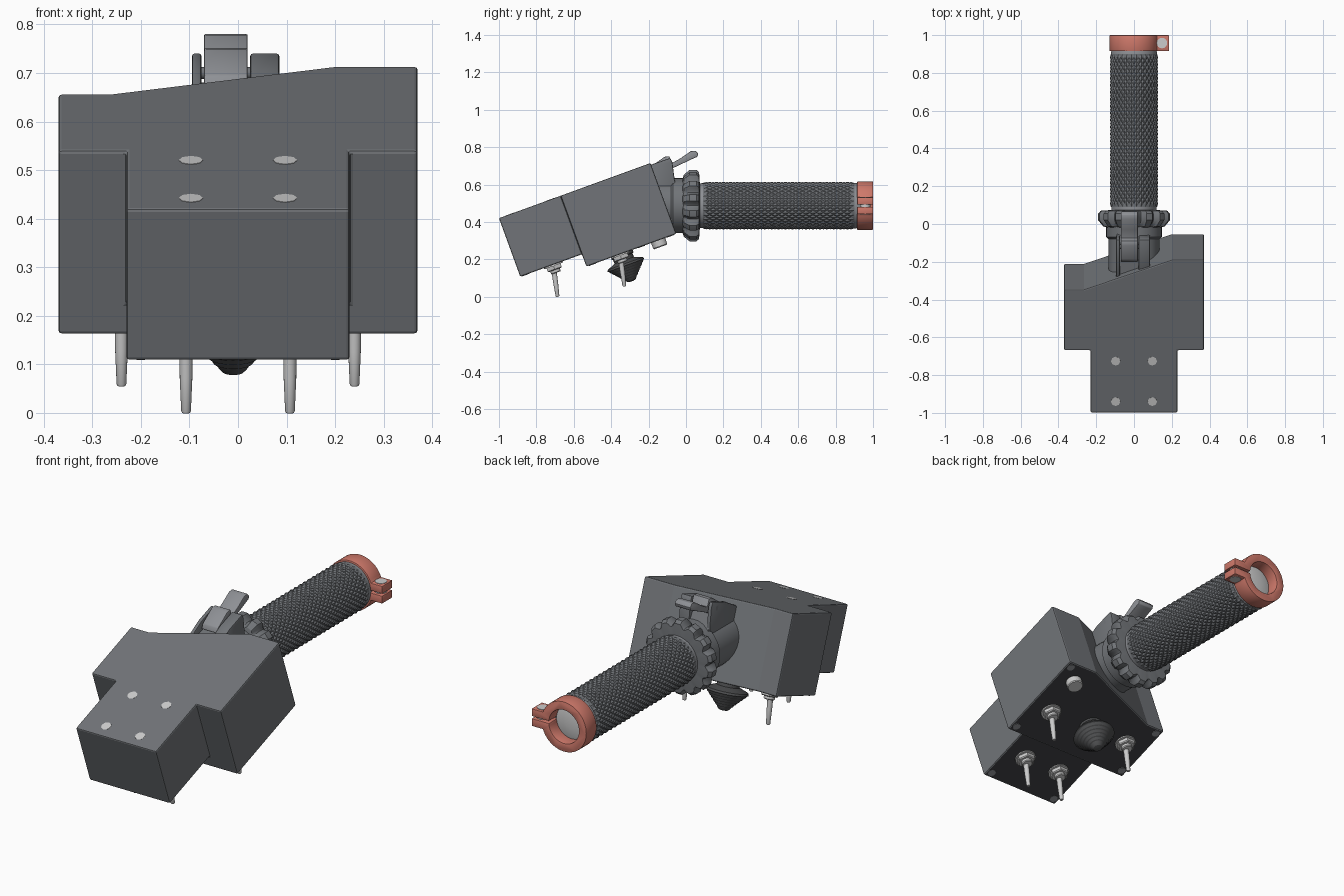
import bpy, bmesh, math
from math import sin, cos, pi, radians
from mathutils import Matrix, Vector

if "Cube" in bpy.data.objects:
    bpy.data.objects.remove(bpy.data.objects["Cube"])

TILT = Matrix.Translation((0, -1, 0.42)) @ Matrix.Rotation(radians(20), 4, 'X')  # housing frame
AXIS_Z = 0.487
HANDLE = Matrix.Translation((0, 0, AXIS_Z)) @ Matrix.Rotation(radians(-90), 4, 'X')  # local z -> +y
NOSE, DEEP = -0.333, -0.403  # underside heights of the two housing parts


def material(name, r, g, b):
    m = bpy.data.materials.new(name)
    m.diffuse_color = (r, g, b, 1)
    m.use_nodes = True
    m.node_tree.nodes["Principled BSDF"].inputs["Base Color"].default_value = m.diffuse_color
    return m


BODY = material("dark_grey", 0.165, 0.175, 0.188)
PANEL = material("black_panel", 0.05, 0.052, 0.056)
RUBBER = material("black_rubber", 0.075, 0.077, 0.08)
LEVER = material("mid_grey", 0.27, 0.28, 0.3)
METAL = material("light_metal", 0.62, 0.62, 0.62)
CORAL = material("coral", 0.62, 0.19, 0.145)


def finish(bm, name, mtl, mat=Matrix(), bevel=0):
    bmesh.ops.recalc_face_normals(bm, faces=bm.faces)
    if bevel:
        edges = [e for e in bm.edges if len(e.link_faces) == 2 and e.calc_face_angle() > radians(30)]
        bmesh.ops.bevel(bm, geom=edges, offset=bevel, segments=2, profile=0.5,
                        affect='EDGES', clamp_overlap=True)
    bm.transform(mat)
    me = bpy.data.meshes.new(name)
    bm.to_mesh(me)
    bm.free()
    me.materials.append(mtl)
    ob = bpy.data.objects.new(name, me)
    bpy.context.collection.objects.link(ob)
    return ob


def prism(name, mtl, pts, lo, hi, place, mat=Matrix(), bevel=0):
    """Extrude a 2D outline; place(a, b, t) gives the 3D point."""
    bm = bmesh.new()
    a, b = [[bm.verts.new(place(p, q, t)) for p, q in pts] for t in (lo, hi)]
    bm.faces.new(a)
    bm.faces.new(b)
    n = len(pts)
    for i in range(n):
        bm.faces.new((a[i], a[(i + 1) % n], b[(i + 1) % n], b[i]))
    return finish(bm, name, mtl, mat, bevel)


def lathe(name, mtl, profile, segs=32, mat=Matrix(), radius=lambda r, a, i: r):
    """Spin (radius, height) points about z with closed ends."""
    bm = bmesh.new()
    rings = []
    for i, (r, h) in enumerate(profile):
        angs = [2 * pi * k / segs for k in range(segs)]
        rings.append([bm.verts.new((radius(r, a, i) * cos(a), radius(r, a, i) * sin(a), h)) for a in angs])
    for p, q in zip(rings, rings[1:]):
        for k in range(segs):
            m = (k + 1) % segs
            bm.faces.new((p[k], p[m], q[m], q[k]))
    bm.faces.new(rings[0])
    bm.faces.new(rings[-1])
    return finish(bm, name, mtl, mat)


side = lambda y, z, x: (x, y, z)
along = lambda x, z, y: (x, y, z)
spot = lambda x, u, n: TILT @ Matrix.Translation((x, u, n))

# Housing: narrow nose and deeper wide part with a slanted back
bm = bmesh.new()
nose = [bm.verts.new((x, u, NOSE)) for x, u in [(0.23, 0.351), (-0.23, 0.351), (-0.23, 0), (0.23, 0)]]
rest = [bm.verts.new((x, u, NOSE)) for x, u in
        [(-0.37, 0.351), (-0.37, 0.695), (-0.265, 0.695), (0.2, 0.862), (0.37, 0.862), (0.37, 0.351)]]
f1 = bm.faces.new(nose)
f2 = bm.faces.new([nose[0], nose[1]] + rest)
bmesh.ops.recalc_face_normals(bm, faces=bm.faces)


def push(faces, dz, keep):
    r = bmesh.ops.extrude_face_region(bm, geom=faces, use_keep_orig=keep)
    bmesh.ops.translate(bm, vec=(0, 0, dz), verts=[v for v in r['geom'] if isinstance(v, bmesh.types.BMVert)])


push([f1, f2], -NOSE, True)
push([f2], DEEP - NOSE, False)
if f2.is_valid:
    bm.faces.remove(f2)
bmesh.ops.recalc_face_normals(bm, faces=bm.faces)
bmesh.ops.dissolve_limit(bm, angle_limit=radians(1), verts=bm.verts, edges=bm.edges)
housing = finish(bm, "housing", BODY, TILT, 0.007)
housing.data.materials.append(PANEL)
down = TILT.to_3x3() @ Vector((0, 0, -1))
for p in housing.data.polygons:
    p.material_index = int(p.normal.dot(down) > 0.99)

# Flush screws on top, corner screws on the underside
for x in (-0.097, 0.097):
    for u in (0.064, 0.292):
        lathe("top_screw", METAL, [(0.025, -0.01), (0.025, 0.001)], 8, spot(x, u, 0))
for x, u, n in [(-0.2, 0.03, NOSE), (0.2, 0.03, NOSE), (-0.34, 0.385, DEEP),
                (0.34, 0.385, DEEP), (0.34, 0.83, DEEP), (-0.34, 0.665, DEEP)]:
    lathe("corner_screw", LEVER, [(0.02, 0.01), (0.02, -0.002)], 16, spot(x, u, n))

# Toggle switches
for x, u, n in [(0.107, 0.187, NOSE), (0.24, 0.542, DEEP)]:
    for s in (-1, 1):
        m = spot(s * x, u, n)
        lathe("switch_washer", METAL, [(0.052, 0.01), (0.052, -0.007)], 24, m)
        lathe("switch_nut", METAL, [(0.046, 0), (0.046, -0.025), (0.041, -0.029)], 6, m)
        lathe("switch_bushing", METAL, [(0.027, 0), (0.027, -0.042), (0.024, -0.046)], 20, m)
        d = Vector((0, -0.036, -0.169))
        L = d.length
        lathe("switch_lever", METAL, [(0.014, 0.03), (0.013, 0.1), (0.010, L - 0.004), (0.008, L)], 16,
              m @ d.to_track_quat('Z', 'Y').to_matrix().to_4x4())

# Push button
lathe("push_button", METAL, [(0.04, 0.01), (0.04, -0.032), (0.036, -0.037)], 28, spot(0.265, 0.759, DEEP))

# Ribbed rubber boot: flared neck, then a stepped cone with a blunt tip
boot = [(0.062, 0.01), (0.062, -0.013), (0.055, -0.017), (0.055, -0.038), (0.1, -0.056), (0.104, -0.066)]
for i in range(6):
    r, h = 0.104 - 0.0125 * i, -0.066 - 0.0135 * i
    boot += [(r - 0.006, h - 0.003), (r - 0.0125, h - 0.0135)]
boot += [(0.022, -0.154), (0.008, -0.157)]
lathe("joystick_boot", RUBBER, boot, 32, spot(-0.01, 0.552, DEEP))

# Socket, collar and scalloped locking ring
lathe("socket", BODY, [(0.135, -0.32), (0.135, -0.05)], 48, HANDLE)
lathe("collar", BODY, [(0.135, -0.08), (0.147, -0.07), (0.147, -0.008), (0.14, 0)], 48, HANDLE)
depth = (0, 0.6, 1, 1, 0.7, 0)
lathe("locking_ring", BODY, [(0.14, -0.02), (0.165, -0.012), (0.192, 0.02), (0.192, 0.055), (0.178, 0.07), (0.12, 0.074)],
      14 * 10, HANDLE, lambda r, a, i: r - 0.028 * depth[i] * max(0, cos(14 * a)) ** 0.8)

# Latch block, cheeks and lever
cheek = [(-0.29, 0.5), (-0.29, 0.645), (-0.19, 0.705), (-0.085, 0.742), (-0.073, 0.72), (-0.06, 0.62), (-0.06, 0.5)]
for lo, hi in [(-0.095, -0.075), (0.025, 0.085)]:
    prism("latch_cheek", BODY, cheek, lo, hi, side, bevel=0.006)
prism("latch_block", BODY, [(-0.29, 0.5), (-0.29, 0.63), (-0.1, 0.68), (-0.05, 0.6), (-0.05, 0.5)], -0.09, 0.08, side)
prism("latch_lever", LEVER, [(-0.2, 0.67), (-0.19, 0.695), (-0.115, 0.748), (-0.09, 0.752), (-0.075, 0.715),
                             (-0.03, 0.74), (0.025, 0.778), (0.05, 0.781), (0.066, 0.765), (0.06, 0.748),
                             (0.03, 0.735), (-0.078, 0.684), (-0.1, 0.67)], -0.07, 0.02, side, bevel=0.004)
lathe("latch_pin", BODY, [(0.012, -0.09), (0.012, 0.09)], 16,
      Matrix.Translation((-0.005, -0.12, 0.7)) @ Matrix.Rotation(pi / 2, 4, 'Y'))

# Handle core with plain ends, then the diamond-knurled grip
lathe("handle_core", LEVER, [(0.116, 0.05), (0.12, 0.085), (0.12, 0.1), (0.115, 0.105), (0.115, 0.885),
                             (0.121, 0.89), (0.121, 0.912), (0.115, 0.93)], 48, HANDLE)
bm = bmesh.new()
N, M, Y0, Y1 = 60, 44, 0.09, 0.9
grid = []
for j in range(M + 1):
    row = []
    for i in range(N):
        a, r = 2 * pi * i / N, 0.1275 if (i + j) % 2 and 0 < j < M else 0.122
        row.append(bm.verts.new((r * cos(a), r * sin(a), Y0 + (Y1 - Y0) * j / M)))
    grid.append(row)
for j in range(M):
    for i in range(N):
        k = (i + 1) % N
        a, b, c, d = grid[j][i], grid[j][k], grid[j + 1][k], grid[j + 1][i]
        tris = ((a, b, c), (a, c, d)) if (i + j) % 2 == 0 else ((a, b, d), (b, c, d))
        for t in tris:
            bm.faces.new(t)
bm.faces.new(grid[0])
bm.faces.new(grid[-1])
grip = finish(bm, "knurled_grip", BODY, HANDLE)
lathe("end_cap", METAL, [(0.088, 0.9), (0.088, 0.936), (0.075, 0.94), (0.03, 0.946)], 40, HANDLE)

# Split clamp with ears and screw
R, r, e, g, n = 0.129, 0.086, 0.045, 0.006, 48
a0, a1 = math.asin(e / R), math.asin(g / r)
arc = lambda rad, s, t: [(rad * cos(s + (t - s) * k / n), rad * sin(s + (t - s) * k / n)) for k in range(n + 1)]
outline = [(0.185, g), (0.185, e)] + arc(R, a0, 2 * pi - a0) + [(0.185, -e), (0.185, -g)] + arc(r, 2 * pi - a1, a1)
clamp = prism("end_clamp", CORAL, outline, 0.915, 1.0, along, Matrix.Translation((0, 0, AXIS_Z)), 0.003)
lathe("clamp_screw", METAL, [(0.028, -0.047), (0.028, 0.047)], 24, Matrix.Translation((0.148, 0.958, AXIS_Z)))

# Smooth shading with sharp edges kept; housing and knurling stay flat-faced
bpy.ops.object.select_all(action='SELECT')
housing.select_set(False)
grip.select_set(False)
bpy.context.view_layer.objects.active = clamp
bpy.ops.object.shade_smooth_by_angle(angle=radians(30))
